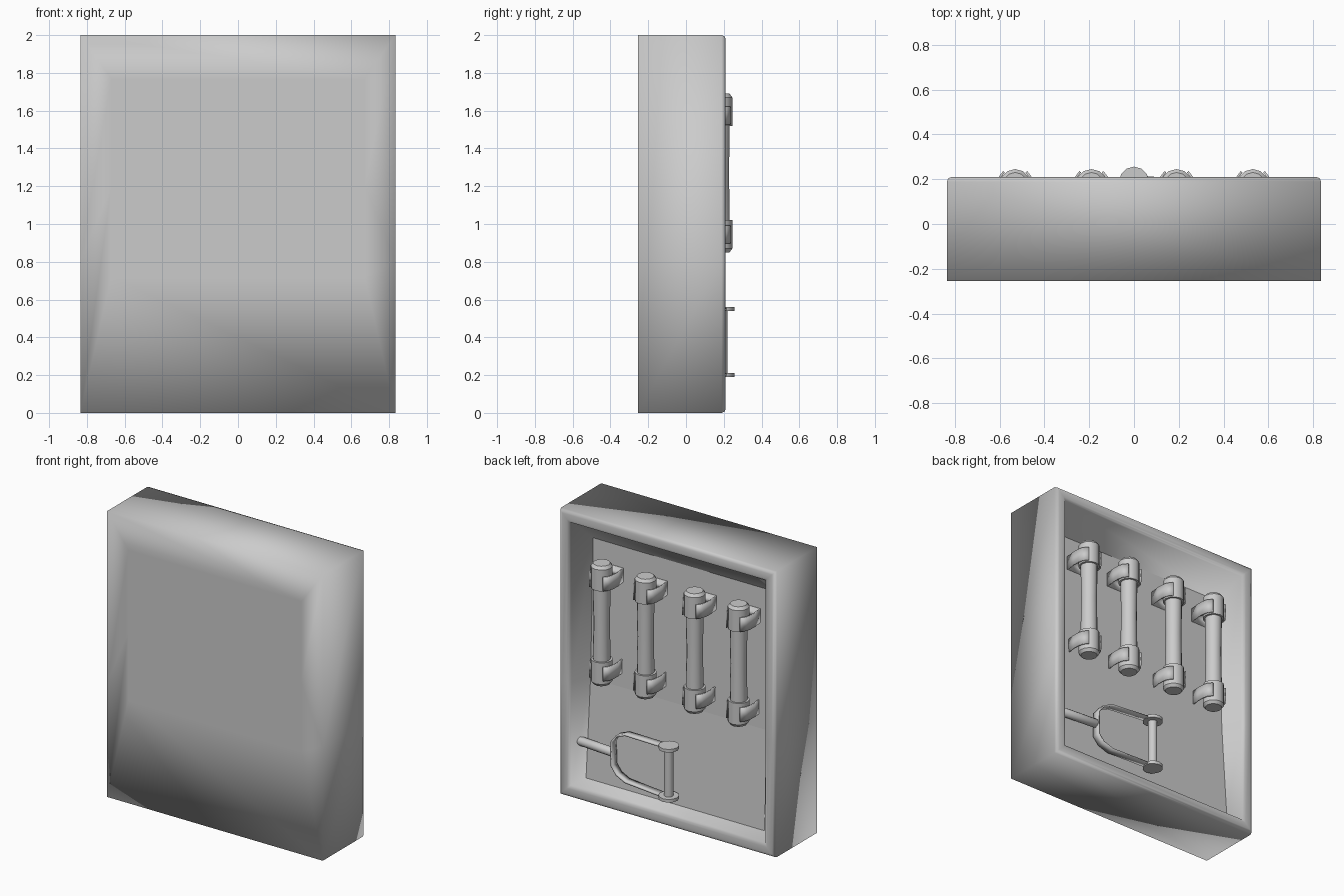
import bpy, bmesh, math
from mathutils import Vector, Matrix

if "Cube" in bpy.data.objects:
    bpy.data.objects.remove(bpy.data.objects["Cube"])


def finish(name, bm, smooth=35):
    bmesh.ops.recalc_face_normals(bm, faces=bm.faces)
    me = bpy.data.meshes.new(name)
    bm.to_mesh(me)
    bm.free()
    ob = bpy.data.objects.new(name, me)
    bpy.context.collection.objects.link(ob)
    bpy.ops.object.select_all(action='DESELECT')
    ob.select_set(True)
    bpy.context.view_layer.objects.active = ob
    if smooth:
        bpy.ops.object.shade_smooth_by_angle(angle=math.radians(smooth))
    return ob


def loft(bm, rings, cap=True):
    loops = [[bm.verts.new(p) for p in r] for r in rings]
    n = len(rings[0])
    for a, b in zip(loops, loops[1:]):
        for i in range(n):
            j = (i + 1) % n
            bm.faces.new((a[i], a[j], b[j], b[i]))
    if cap:
        bm.faces.new(loops[0])
        bm.faces.new(loops[-1])
    return loops


def lathe(name, profile, centre, axis='Z', sides=12):
    # profile holds (radius, height) pairs
    rot = Matrix.Rotation(math.pi / 2, 4, 'Y') if axis == 'X' else Matrix()
    bm = bmesh.new()
    rings = []
    for r, h in profile:
        rings.append([rot @ Vector((r * math.cos(2 * math.pi * k / sides),
                                    r * math.sin(2 * math.pi * k / sides), h)) + Vector(centre)
                      for k in range(sides)])
    loft(bm, rings)
    return finish(name, bm)


def strip(name, path, z0, z1, to_point, thick=0.01):
    # flat band following an open path
    bm = bmesh.new()
    rows = [[bm.verts.new(to_point(p, w)) for w in (z0, z1)] for p in path]
    for a, b in zip(rows, rows[1:]):
        bm.faces.new((a[0], b[0], b[1], a[1]))
    ob = finish(name, bm)
    mod = ob.modifiers.new("thickness", 'SOLIDIFY')
    mod.thickness = thick
    mod.offset = 0
    return ob


# housing: closed front, softly rounded rim, recess with a creased floor
def rect(hx, z0, z1, y0, ym, y1, zm=0.8):
    return [(-hx, y0, z0), (hx, y0, z0), (hx, ym, zm),
            (hx, y1, z1), (-hx, y1, z1), (-hx, ym, zm)]


def rim(hx, y):
    i = 0.835 - hx
    return rect(hx, i, 2 - i, y, y, y)


bm = bmesh.new()
front = rect(0.67, 0.72, 1.77, -0.255, -0.255, -0.255, 1.2)
rings = [front] + [rim(*p) for p in ((0.835, -0.255), (0.835, 0.188), (0.829, 0.204),
                                     (0.813, 0.21), (0.775, 0.21), (0.76, 0.205), (0.752, 0.19))]
rings.append(rect(0.69, 0.12, 1.77, 0.12, 0.07, 0.04))
loops = loft(bm, rings, cap=False)
bm.faces.new(loops[0])
f = loops[-1]
bm.faces.new((f[0], f[1], f[2], f[5]))
bm.faces.new((f[5], f[2], f[3], f[4]))
for i in range(6):
    bm.edges.get((f[i], f[(i + 1) % 6])).smooth = False
bm.edges.get((f[2], f[5])).smooth = False
housing = finish("housing", bm, smooth=0)
for p in housing.data.polygons:
    p.use_smooth = True

# four fuses, each with two caps and two spring clips
CY = 0.175
cap_half = [(0.055, 0), (0.07, 0.02), (0.07, 0.17), (0.056, 0.17)]
arm = [(0.05, 0.233), (0.075, 0.2), (0.082, 0.17), (0.084, 0.12), (0.075, 0.045)]
clip_path = arm + [(-x, y) for x, y in reversed(arm)]
for n, fx in enumerate((-0.53, -0.19, 0.19, 0.53), 1):
    lathe(f"fuse_{n}_tube", [(0.056, 1.01), (0.053, 1.27), (0.056, 1.53)], (fx, CY, 0))
    lathe(f"fuse_{n}_lower_cap", [(r, 0.85 + h) for r, h in cap_half], (fx, CY, 0))
    lathe(f"fuse_{n}_upper_cap", [(r, 1.69 - h) for r, h in cap_half], (fx, CY, 0))
    for part, z in (("lower", 0.945), ("upper", 1.575)):
        strip(f"fuse_{n}_{part}_clip", clip_path, z - 0.048, z + 0.048,
              lambda p, w, fx=fx: (fx + p[0], p[1], w))

# fuse puller: forked bracket, handle, end pads and cross rod, tilted inwards
MID = 0.375
half = [(0.0, 0.175), (0.34, 0.165), (0.41, 0.135), (0.45, 0.085)]
fork = half + [(x, -z) for x, z in reversed(half)]
strip("puller_fork", fork, -0.028, 0.028,
      lambda p, w: (p[0], 0.19 - 0.08 * p[0] + w, MID + p[1]), 0.012)
grip = lathe("puller_handle", [(0.022, 0), (0.03, 0.012), (0.03, 0.28), (0.022, 0.292)],
             (0, 0, 0), axis='X')
grip.location = (0.445, 0.155, MID)
grip.rotation_euler = (0, 0, -0.08)
for part, z in (("lower", MID - 0.175), ("upper", MID + 0.175)):
    lathe(f"puller_{part}_pad", [(0.066, -0.011), (0.066, 0.011)], (0, 0.19, z))
lathe("puller_rod", [(0.03, MID - 0.17), (0.03, MID + 0.17)], (0, 0.19, 0))
